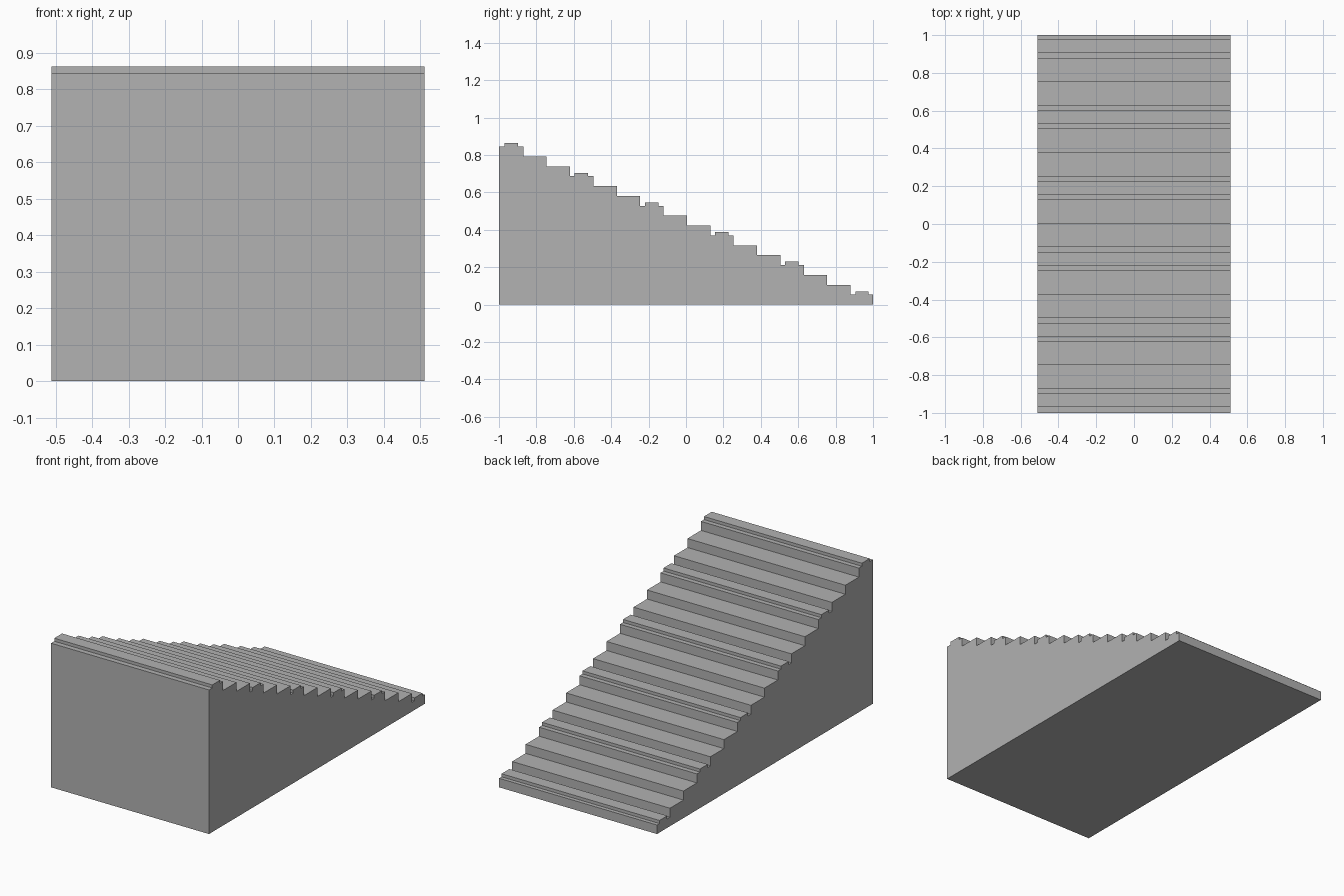
import bpy
import bmesh

if "Cube" in bpy.data.objects:
    bpy.data.objects.remove(bpy.data.objects["Cube"])

HALF_WIDTH = 0.512
STEPS = 16
RISE = 0.0528      # height of one step
TREAD = 0.125      # depth of one step
RIDGE = 0.018      # height of the raised strip on every third step


def step_edge(i):
    """Front edge of step i, clamped to the ends of the block."""
    if i == 0:
        return -1.0
    if i == STEPS:
        return 1.0
    return -0.995 + TREAD * i


# Side profile (y, z): steps descend towards the back
profile = [(-1.0, 0.0)]
for i in range(STEPS):
    z = RISE * (STEPS - i)
    profile.append((step_edge(i), z))
    if i % 3 == 0:
        a = -0.995 + TREAD * i + 0.025
        b = a + 0.072
        profile += [(a, z), (a, z + RIDGE), (b, z + RIDGE), (b, z)]
    profile.append((step_edge(i + 1), z))
profile.append((1.0, 0.0))

# Extrude the profile across the full width
bm = bmesh.new()
side = bm.faces.new([bm.verts.new((-HALF_WIDTH, y, z)) for y, z in profile])
result = bmesh.ops.extrude_face_region(bm, geom=[side])
moved = [g for g in result["geom"] if isinstance(g, bmesh.types.BMVert)]
bmesh.ops.translate(bm, verts=moved, vec=(2 * HALF_WIDTH, 0, 0))
bmesh.ops.recalc_face_normals(bm, faces=bm.faces[:])

mesh = bpy.data.meshes.new("staircase")
bm.to_mesh(mesh)
bm.free()

# Plain grey stone
grey = bpy.data.materials.new("grey")
grey.diffuse_color = (0.445, 0.445, 0.445, 1.0)
grey.use_nodes = True
grey.node_tree.nodes["Principled BSDF"].inputs["Base Color"].default_value = grey.diffuse_color
mesh.materials.append(grey)

staircase = bpy.data.objects.new("staircase", mesh)
bpy.context.collection.objects.link(staircase)
